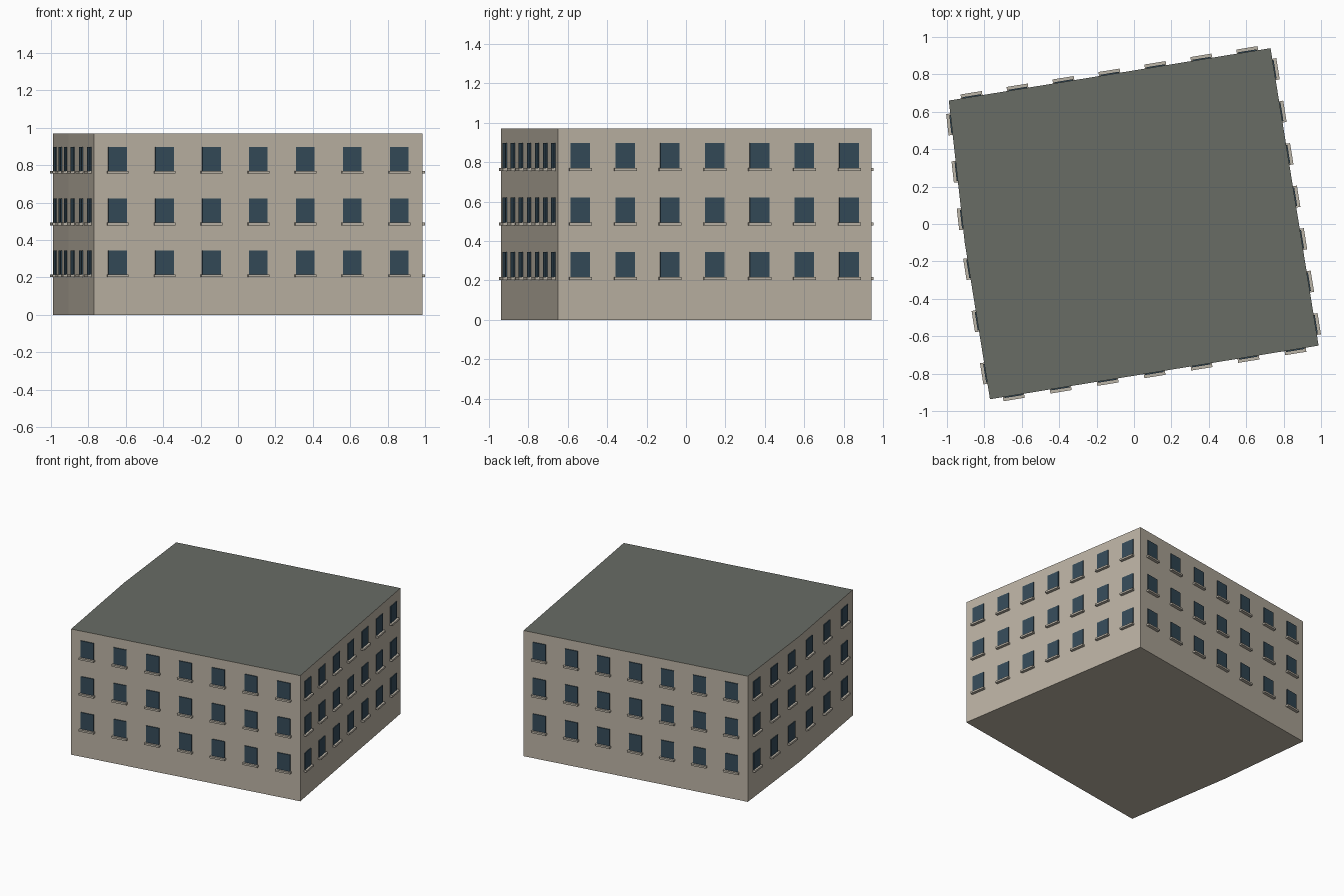
import bpy, bmesh
from math import atan2
from mathutils import Vector, Matrix

if "Cube" in bpy.data.objects:
    bpy.data.objects.remove(bpy.data.objects["Cube"])

HEIGHT = 0.97
# footprint corners, counter-clockwise, with the window count of the wall starting there
WALLS = [((-0.77, -0.937), 7), ((0.987, -0.65), 7), ((0.73, 0.94), 7),
         ((-0.99, 0.66), 3), ((-0.905, -0.10), 3)]
FLOORS = [0.28, 0.557, 0.833]
WIN_W, WIN_H = 0.10, 0.128
SILL_W, SILL_H = 0.115, 0.014


def material(name, rgb):
    m = bpy.data.materials.new(name)
    m.diffuse_color = (*rgb, 1)
    m.use_nodes = True
    m.node_tree.nodes["Principled BSDF"].inputs["Base Color"].default_value = m.diffuse_color
    return m


def finish(bm, name, *mats):
    bmesh.ops.recalc_face_normals(bm, faces=bm.faces)
    mesh = bpy.data.meshes.new(name)
    bm.to_mesh(mesh)
    bm.free()
    for m in mats:
        mesh.materials.append(m)
    obj = bpy.data.objects.new(name, mesh)
    bpy.context.collection.objects.link(obj)
    return obj


def add_box(bm, place, size, offset):
    mat = place @ Matrix.Translation(offset) @ Matrix.Diagonal((*size, 1))
    bmesh.ops.create_cube(bm, size=1, matrix=mat)


stone = material("wall_stone", (0.50, 0.45, 0.37))
roof = material("roof_grey", (0.14, 0.15, 0.13))
glass = material("window_glass", (0.035, 0.07, 0.10))
trim = material("sill_stone", (0.50, 0.46, 0.39))

# building body: extruded footprint with a flat grey roof
bm = bmesh.new()
base = bm.faces.new([bm.verts.new((*p, 0)) for p, _ in WALLS])
ext = bmesh.ops.extrude_face_region(bm, geom=[base], use_keep_orig=True)
top = [g for g in ext["geom"] if isinstance(g, bmesh.types.BMVert)]
bmesh.ops.translate(bm, verts=top, vec=(0, 0, HEIGHT))
for f in bm.faces:
    if all(v.co.z > HEIGHT / 2 for v in f.verts):
        f.material_index = 1
finish(bm, "building_body", stone, roof)

# windows and sills, evenly spaced along each wall (local x along wall, -y outward)
panes, sills = bmesh.new(), bmesh.new()
for i, (start, count) in enumerate(WALLS):
    a, b = Vector(start), Vector(WALLS[(i + 1) % len(WALLS)][0])
    turn = Matrix.Rotation(atan2(b.y - a.y, b.x - a.x), 4, 'Z')
    for k in range(count):
        p = a.lerp(b, (k + 0.5) / count)
        for z in FLOORS:
            place = Matrix.Translation((p.x, p.y, z)) @ turn
            add_box(panes, place, (WIN_W, 0.012, WIN_H), (0, 0, 0))
            add_box(sills, place, (SILL_W, 0.026, SILL_H),
                    (0, -0.009, -(WIN_H + SILL_H) / 2))
finish(panes, "windows", glass)
finish(sills, "window_sills", trim)
